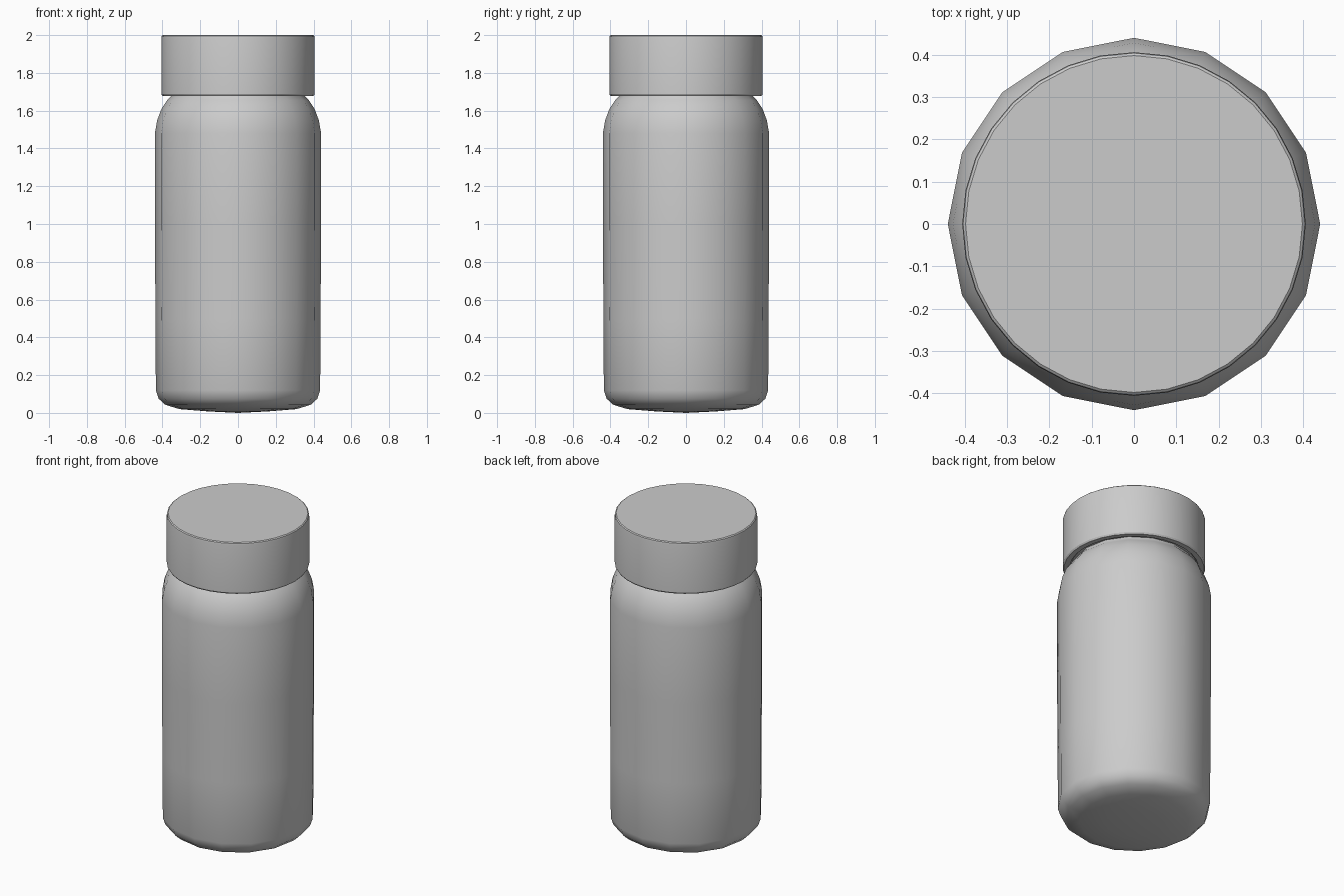
import bpy, bmesh, math

if "Cube" in bpy.data.objects:
    bpy.data.objects.remove(bpy.data.objects["Cube"])


def lathe(name, profile, sides, angle):
    """Revolve an (r, z) profile about z; r = 0 makes a pole."""
    bm = bmesh.new()
    rings = []
    for r, z in profile:
        if r == 0:
            rings.append([bm.verts.new((0, 0, z))] * sides)
        else:
            rings.append([bm.verts.new((r * math.cos(2 * math.pi * i / sides),
                                        r * math.sin(2 * math.pi * i / sides), z))
                          for i in range(sides)])
    for a, b in zip(rings, rings[1:]):
        for i in range(sides):
            j = (i + 1) % sides
            quad = list(dict.fromkeys((a[i], a[j], b[j], b[i])))
            bm.faces.new(quad)
    bmesh.ops.recalc_face_normals(bm, faces=bm.faces)
    mesh = bpy.data.meshes.new(name)
    bm.to_mesh(mesh)
    bm.free()
    obj = bpy.data.objects.new(name, mesh)
    bpy.context.collection.objects.link(obj)
    bpy.ops.object.select_all(action='DESELECT')
    obj.select_set(True)
    bpy.context.view_layer.objects.active = obj
    bpy.ops.object.shade_smooth_by_angle(angle=math.radians(angle))
    return obj


# Bottle body: 16 sides, slightly domed base, rounded shoulder, neck inside the cap
lathe("bottle_body", [
    (0, 0.0), (0.16, 0.008), (0.31, 0.02), (0.385, 0.043), (0.42, 0.075),
    (0.435, 0.12), (0.437, 0.5), (0.44, 1.0), (0.44, 1.48), (0.428, 1.55),
    (0.405, 1.61), (0.375, 1.655), (0.35, 1.68), (0.345, 1.72), (0, 1.72)], 16, 50)

# Screw cap: 32 sides with fine bevelled rims
lathe("screw_cap", [
    (0, 1.69), (0.36, 1.69), (0.37, 1.678), (0.4, 1.678), (0.406, 1.688),
    (0.406, 1.985), (0.404, 1.995), (0.398, 2.0), (0, 2.0)], 32, 30)
